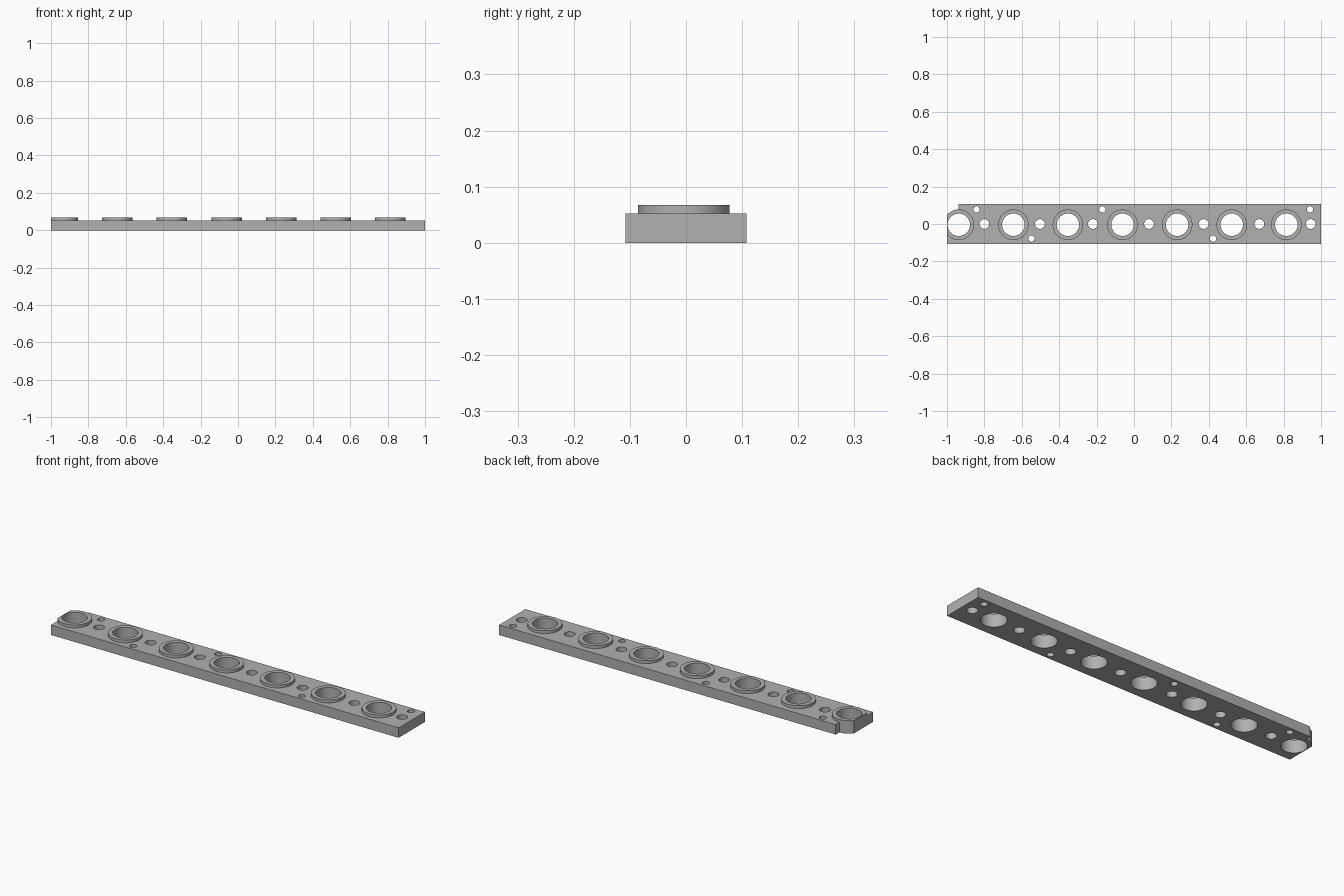
import bpy, bmesh
from math import sin, cos, pi, acos

if "Cube" in bpy.data.objects:
    bpy.data.objects.remove(bpy.data.objects["Cube"])

HALF_W, PLATE_H, TOP = 0.108, 0.052, 0.067
Y0 = -0.004                      # line of the large bores
OUTER_R, BORE_R = 0.0815, 0.06
FIRST, STEP, COUNT = -0.937, 0.2919, 7
BORES = [FIRST + STEP * i for i in range(COUNT)]
SIDES = 64

grey = bpy.data.materials.new("metal grey")
grey.use_nodes = True
colour = (0.44, 0.44, 0.44, 1)
grey.diffuse_color = colour
grey.node_tree.nodes["Principled BSDF"].inputs["Base Color"].default_value = colour


def circle(x, y, r, n=SIDES):
    return [(x + r * cos(2 * pi * i / n), y + r * sin(2 * pi * i / n)) for i in range(n)]


def prism(bm, outline, z0, z1):
    low = [bm.verts.new((x, y, z0)) for x, y in outline]
    high = [bm.verts.new((x, y, z1)) for x, y in outline]
    bm.faces.new(low[::-1])
    bm.faces.new(high)
    for i in range(len(low)):
        j = (i + 1) % len(low)
        bm.faces.new((low[i], low[j], high[j], high[i]))


def finish(bm, name):
    mesh = bpy.data.meshes.new(name)
    bm.to_mesh(mesh)
    bm.free()
    mesh.materials.append(grey)
    ob = bpy.data.objects.new(name, mesh)
    bpy.context.collection.objects.link(ob)
    return ob


def select(ob):
    bpy.ops.object.select_all(action='DESELECT')
    ob.select_set(True)
    bpy.context.view_layer.objects.active = ob


def smooth(ob):
    select(ob)
    bpy.ops.object.shade_smooth_by_angle(angle=pi / 6)


# Plate, with one corner notched around the end ring
end_angle = pi - acos((FIRST + 1) / OUTER_R)
arc = [pi / 2 + (end_angle - pi / 2) * i / 10 for i in range(11)]
outline = [(-1, -HALF_W), (1, -HALF_W), (1, HALF_W), (FIRST, HALF_W)]
outline += [(FIRST + OUTER_R * cos(a), Y0 + OUTER_R * sin(a)) for a in arc]
bm = bmesh.new()
prism(bm, outline, 0, PLATE_H)
plate = finish(bm, "plate")

# Through holes: large bores, bolt holes between them, small pin holes
holes = [(x, Y0, BORE_R) for x in BORES]
holes += [(x, 0, 0.026) for x in (-0.80, -0.503, -0.22, 0.08, 0.372, 0.67, 0.945)]
holes += [(x, 0.078, 0.017) for x in (-0.842, -0.169, 0.941)]
holes += [(x, -0.078, 0.017) for x in (-0.548, 0.423)]
bm = bmesh.new()
for x, y, r in holes:
    prism(bm, circle(x, y, r), -0.1, 0.2)
cutter = finish(bm, "hole_cutter")
cutter.hide_render = True
cut = plate.modifiers.new("holes", 'BOOLEAN')
cut.operation, cut.solver, cut.object = 'DIFFERENCE', 'EXACT', cutter
select(plate)
bpy.ops.object.modifier_apply(modifier=cut.name)
bpy.data.objects.remove(cutter)
smooth(plate)

# Raised rings around the bores, the end one trimmed flush with the plate
for k, x in enumerate(BORES):
    bm = bmesh.new()
    outer = [(max(px, -1), py) for px, py in circle(x, Y0, OUTER_R)]
    inner = circle(x, Y0, BORE_R)
    loops = [(outer, PLATE_H), (outer, TOP), (inner, TOP), (inner, PLATE_H)]
    rows = [[bm.verts.new((px, py, z)) for px, py in pts] for pts, z in loops]
    for a, b in zip(rows, rows[1:]):
        for i in range(SIDES):
            j = (i + 1) % SIDES
            bm.faces.new((a[i], a[j], b[j], b[i]))
    smooth(finish(bm, f"ring_{k + 1}"))
